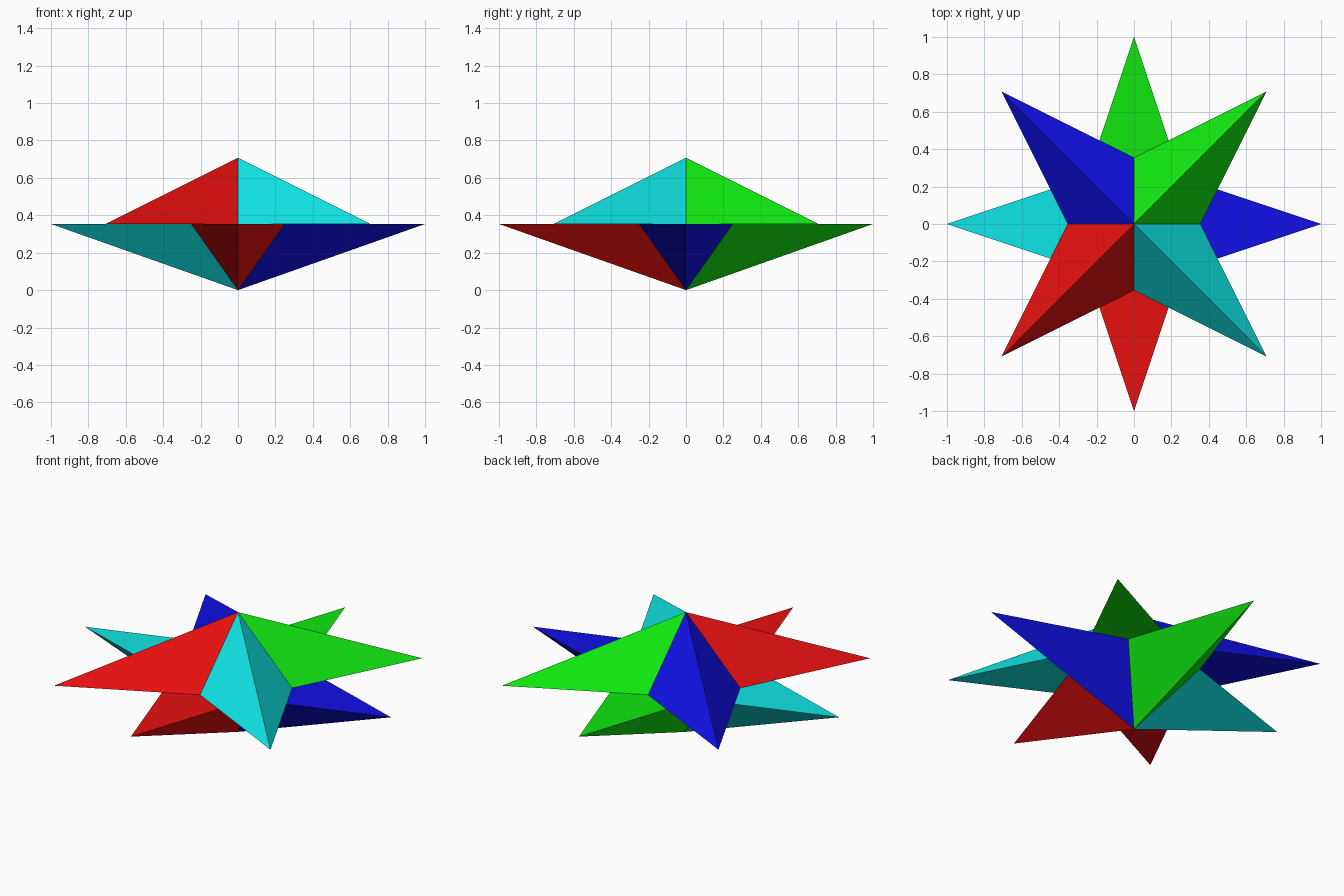
import bpy
import bmesh
import math

cube = bpy.data.objects.get("Cube")
if cube:
    bpy.data.objects.remove(cube, do_unlink=True)

H = 0.3536       # height of each pyramid and of the shared middle plane
TIP = 1.0        # distance to the point tips
INNER = 0.3536   # distance to the notches between points


def flat_material(name, rgb):
    mat = bpy.data.materials.new(name)
    mat.use_nodes = True
    color = (*rgb, 1.0)
    mat.diffuse_color = color
    mat.node_tree.nodes["Principled BSDF"].inputs["Base Color"].default_value = color
    return mat


LOW, HIGH = 0.005, 0.8
red = flat_material("red", (HIGH, LOW, LOW))
cyan = flat_material("cyan", (LOW, HIGH, HIGH))
green = flat_material("green", (LOW, HIGH, LOW))
blue = flat_material("blue", (LOW, LOW, HIGH))


def star(name, start_deg, apex_z, mats):
    """Four-pointed pyramid star, one colour per point, closed by a flat cap."""
    bm = bmesh.new()
    ring = []
    for i in range(8):
        a = math.radians(start_deg + 45 * i)
        r = TIP if i % 2 == 0 else INNER
        ring.append(bm.verts.new((r * math.cos(a), r * math.sin(a), H)))
    apex = bm.verts.new((0, 0, apex_z))
    centre = bm.verts.new((0, 0, H))
    for k in range(4):
        before, tip, after = ring[2 * k - 1], ring[2 * k], ring[2 * k + 1]
        for corners in ((apex, before, tip), (apex, tip, after),
                        (centre, after, tip, before)):
            bm.faces.new(corners).material_index = k
    bmesh.ops.recalc_face_normals(bm, faces=bm.faces[:])
    mesh = bpy.data.meshes.new(name)
    bm.to_mesh(mesh)
    bm.free()
    for m in mats:
        mesh.materials.append(m)
    obj = bpy.data.objects.new(name, mesh)
    bpy.context.collection.objects.link(obj)
    return obj


# Upper star with diagonal points, rising to a peak
star("upper_star", 45, 2 * H, (green, blue, red, cyan))
# Lower star with points along the axes, narrowing to the ground
star("lower_star", 0, 0.0, (blue, green, cyan, red))
